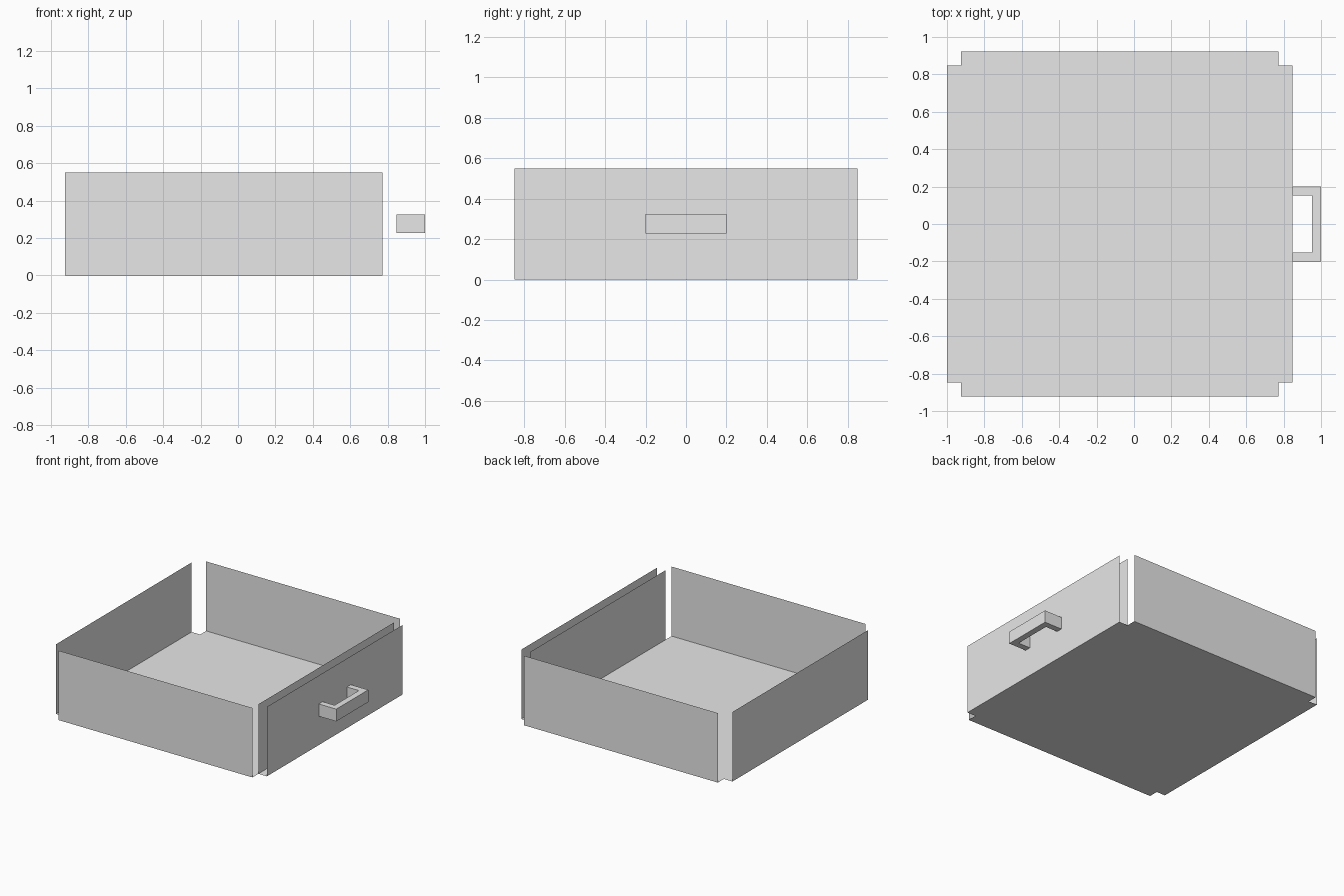
import bpy
import bmesh
from mathutils import Vector

if "Cube" in bpy.data.objects:
    bpy.data.objects.remove(bpy.data.objects["Cube"], do_unlink=True)

grey = bpy.data.materials.new("light grey")
grey.use_nodes = True
grey.diffuse_color = (0.8, 0.8, 0.8, 1)
grey.node_tree.nodes["Principled BSDF"].inputs["Base Color"].default_value = (0.8, 0.8, 0.8, 1)

# Overall sizes: outer edges, corner-notch edges and wall height
LEFT, RIGHT = -1.0, 0.847
NOTCH = 0.075
IN_LEFT, IN_RIGHT = LEFT + NOTCH, RIGHT - NOTCH
DEPTH = 0.923
IN_DEPTH = DEPTH - NOTCH
HEIGHT = 0.55


def extrude_object(name, points, offset, cap):
    """Sweep an outline (closed when capped) along an offset."""
    bm = bmesh.new()
    verts = [bm.verts.new(p) for p in points]
    if cap:
        swept = [bm.faces.new(verts)]
    else:
        swept = [bm.edges.new(pair) for pair in zip(verts, verts[1:])]
    if offset:
        result = bmesh.ops.extrude_face_region(bm, geom=swept, use_keep_orig=True)
        moved = [g for g in result["geom"] if isinstance(g, bmesh.types.BMVert)]
        bmesh.ops.translate(bm, verts=moved, vec=Vector(offset))
        bmesh.ops.recalc_face_normals(bm, faces=bm.faces)
    mesh = bpy.data.meshes.new(name)
    bm.to_mesh(mesh)
    bm.free()
    mesh.materials.append(grey)
    obj = bpy.data.objects.new(name, mesh)
    bpy.context.scene.collection.objects.link(obj)
    return obj


def wall(name, start, end):
    """Upright sheet, outward side on the right of start to end."""
    mesh = bpy.data.meshes.new(name)
    (x0, y0), (x1, y1) = start, end
    mesh.from_pydata([(x0, y0, 0), (x1, y1, 0), (x1, y1, HEIGHT), (x0, y0, HEIGHT)],
                     [], [(0, 1, 2, 3)])
    mesh.materials.append(grey)
    bpy.context.scene.collection.objects.link(bpy.data.objects.new(name, mesh))


# Floor sheet with a square notch at each corner
floor_outline = [
    (IN_LEFT, -DEPTH), (IN_RIGHT, -DEPTH), (IN_RIGHT, -IN_DEPTH), (RIGHT, -IN_DEPTH),
    (RIGHT, IN_DEPTH), (IN_RIGHT, IN_DEPTH), (IN_RIGHT, DEPTH), (IN_LEFT, DEPTH),
    (IN_LEFT, IN_DEPTH), (LEFT, IN_DEPTH), (LEFT, -IN_DEPTH), (IN_LEFT, -IN_DEPTH),
]
extrude_object("drawer_floor", [(x, y, 0) for x, y in floor_outline], None, True)

# Thin walls, doubled behind the handle
wall("front_wall", (IN_LEFT, -DEPTH), (IN_RIGHT, -DEPTH))
wall("back_wall", (IN_RIGHT, DEPTH), (IN_LEFT, DEPTH))
wall("end_wall", (LEFT, IN_DEPTH), (LEFT, -IN_DEPTH))
wall("inner_handle_wall", (IN_RIGHT, -IN_DEPTH), (IN_RIGHT, IN_DEPTH))
wall("outer_handle_wall", (RIGHT, -IN_DEPTH), (RIGHT, IN_DEPTH))

# Square-section pull handle
GRIP, BAR, TIP = 0.2, 0.048, 1.0
handle_outline = [
    (RIGHT, -GRIP), (TIP, -GRIP), (TIP, GRIP), (RIGHT, GRIP),
    (RIGHT, GRIP - BAR), (TIP - BAR, GRIP - BAR),
    (TIP - BAR, BAR - GRIP), (RIGHT, BAR - GRIP),
]
extrude_object("pull_handle", [(x, y, 0.228) for x, y in handle_outline], (0, 0, 0.097), True)
